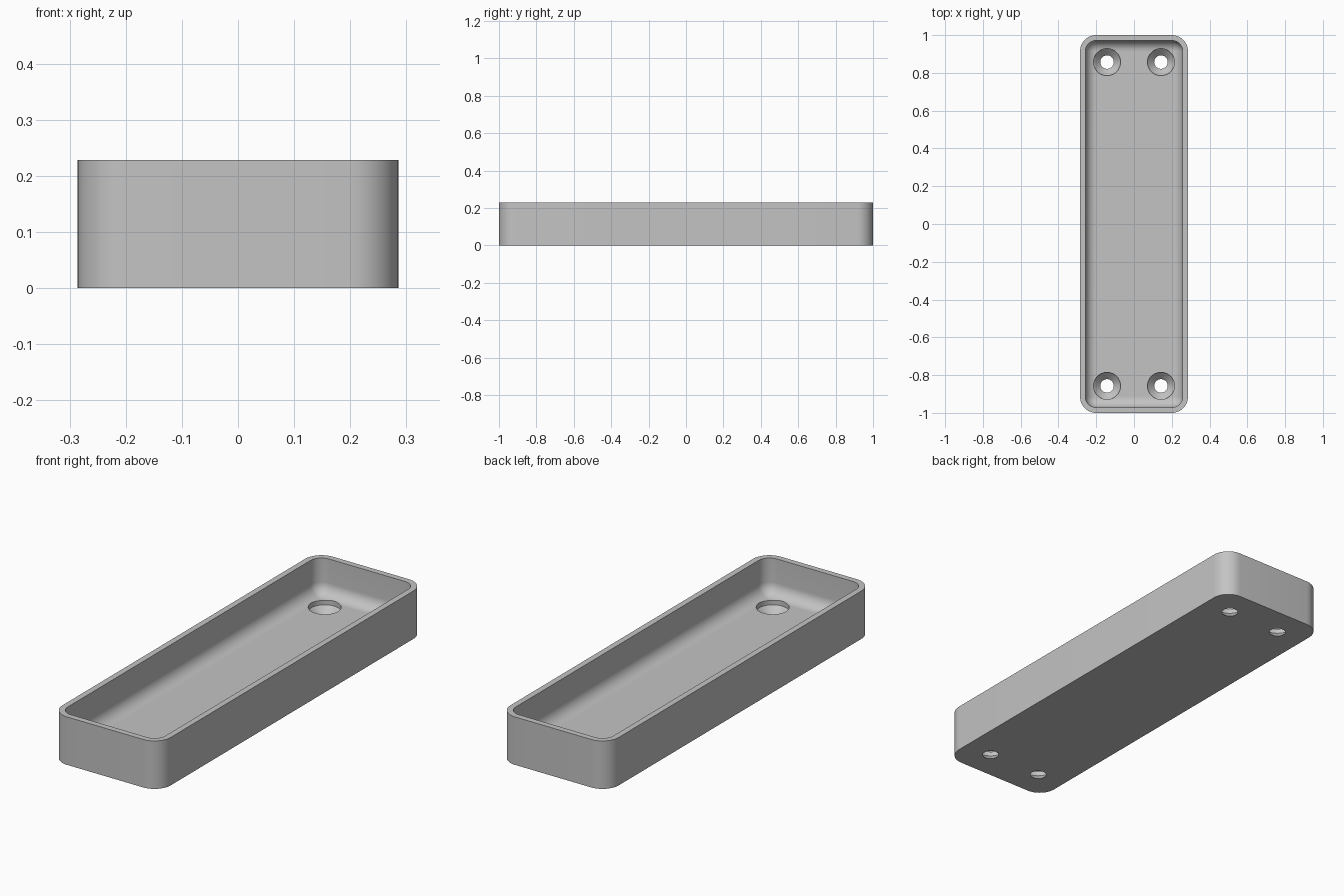
import bpy, bmesh
from math import sin, cos, pi

if "Cube" in bpy.data.objects:
    bpy.data.objects.remove(bpy.data.objects["Cube"])

# The model is 20 x 70 x 8 modules
U = 2 / 70
HX, HY, HEIGHT = 10 * U, 35 * U, 8 * U
WALL, FLOOR, CORNER, FILLET = U, 2 * U, 3 * U, 2 * U
SEGMENTS = 12

grey = bpy.data.materials.new("plain_grey")
grey.use_nodes = True
grey.diffuse_color = (0.55, 0.55, 0.55, 1)
grey.node_tree.nodes["Principled BSDF"].inputs["Base Color"].default_value = grey.diffuse_color


def make_object(name, bm):
    bmesh.ops.remove_doubles(bm, verts=bm.verts, dist=1e-5)
    bmesh.ops.recalc_face_normals(bm, faces=bm.faces)
    mesh = bpy.data.meshes.new(name)
    bm.to_mesh(mesh)
    bm.free()
    mesh.materials.append(grey)
    obj = bpy.data.objects.new(name, mesh)
    bpy.context.collection.objects.link(obj)
    return obj


def rounded_ring(bm, inset, z):
    """Rounded rectangle, offset inwards from the outer outline."""
    r = CORNER - inset
    cx, cy = HX - CORNER, HY - CORNER
    ring = []
    for quarter, (sx, sy) in enumerate([(1, 1), (-1, 1), (-1, -1), (1, -1)]):
        for i in range(SEGMENTS + 1):
            a = (quarter + i / SEGMENTS) * pi / 2
            ring.append(bm.verts.new((sx * cx + r * cos(a), sy * cy + r * sin(a), z)))
    return ring


def circle_ring(bm, x, y, r, z, n=48):
    return [bm.verts.new((x + r * cos(2 * pi * i / n), y + r * sin(2 * pi * i / n), z))
            for i in range(n)]


def loft(bm, rings):
    """Skin consecutive rings and cap both ends."""
    for a, b in zip(rings, rings[1:]):
        for i in range(len(a)):
            j = (i + 1) % len(a)
            bm.faces.new((a[i], a[j], b[j], b[i]))
    bm.faces.new(rings[0])
    bm.faces.new(rings[-1])


# Tray: outer wall, flat rim, inner wall and filleted floor
levels = [(0, 0), (0, HEIGHT), (WALL, HEIGHT)]
for i in range(SEGMENTS + 1):
    a = i / SEGMENTS * pi / 2
    levels.append((WALL + FILLET * (1 - cos(a)), FLOOR + FILLET * (1 - sin(a))))
bm = bmesh.new()
loft(bm, [rounded_ring(bm, inset, z) for inset, z in levels])
tray = make_object("tray", bm)

# Countersunk screw holes: a cone at the underside opening into a short bore
hole_r, head_r, extra = 1.25 * U, 2.5 * U, 0.25 * U
profile = [(hole_r - extra, -extra), (head_r, head_r - hole_r), (head_r, 2 * FLOOR)]
bm = bmesh.new()
for sx in (-1, 1):
    for sy in (-1, 1):
        loft(bm, [circle_ring(bm, sx * 5 * U, sy * 30 * U, r, z) for r, z in profile])
cutter = make_object("screw_hole_cutter", bm)
cutter.hide_render = True

bpy.ops.object.select_all(action="DESELECT")
tray.select_set(True)
bpy.context.view_layer.objects.active = tray
cut = tray.modifiers.new("screw_holes", "BOOLEAN")
cut.operation = "DIFFERENCE"
cut.solver = "EXACT"
cut.object = cutter
bpy.ops.object.modifier_apply(modifier=cut.name)
bpy.data.objects.remove(cutter)
bpy.ops.object.shade_smooth_by_angle(angle=pi / 6)
